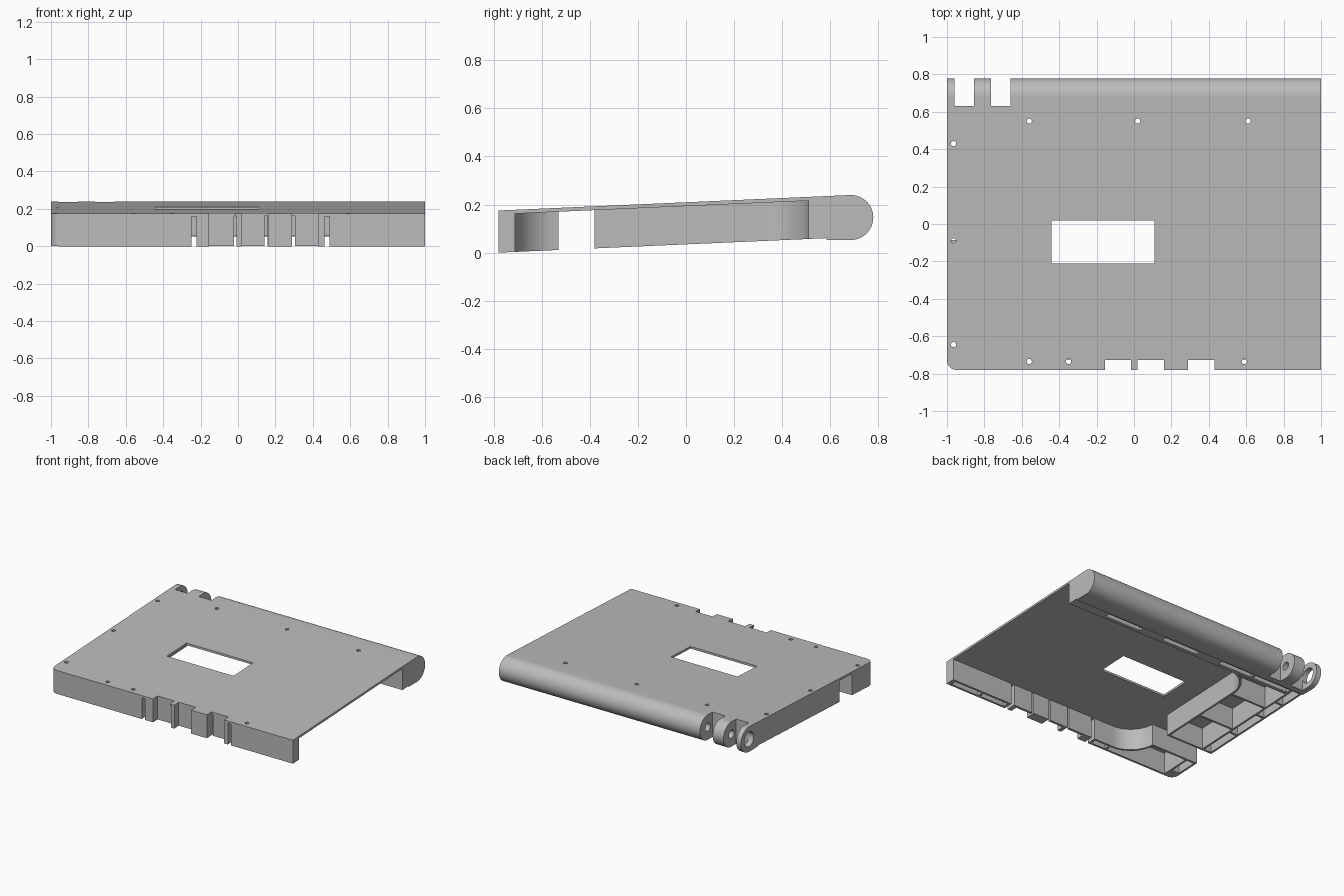
import bpy, bmesh, math

if "Cube" in bpy.data.objects:
    bpy.data.objects.remove(bpy.data.objects["Cube"])

SLOPE = 0.044            # gentle tilt of the whole shell
H, ROOF = 0.175, 0.159   # shell height and underside of the top plate

grey = bpy.data.materials.new("grey_plastic")
grey.diffuse_color = (0.5, 0.5, 0.5, 1)
grey.use_nodes = True
grey.node_tree.nodes["Principled BSDF"].inputs["Base Color"].default_value = grey.diffuse_color


def prism(name, pts, lo, hi, axis="z"):
    """Extrude a 2D outline along z (points are x,y) or along x (points are y,z)."""
    bm = bmesh.new()
    place = (lambda a, b: (a, b, lo)) if axis == "z" else (lambda a, b: (lo, a, b))
    face = bm.faces.new([bm.verts.new(place(a, b)) for a, b in pts])
    out = bmesh.ops.extrude_face_region(bm, geom=[face])
    d = hi - lo
    bmesh.ops.translate(bm, vec=(0, 0, d) if axis == "z" else (d, 0, 0),
                        verts=[v for v in out["geom"] if isinstance(v, bmesh.types.BMVert)])
    bmesh.ops.recalc_face_normals(bm, faces=bm.faces)
    me = bpy.data.meshes.new(name)
    bm.to_mesh(me)
    bm.free()
    me.materials.append(grey)
    ob = bpy.data.objects.new(name, me)
    bpy.context.collection.objects.link(ob)
    return ob


def rect(x0, x1, y0, y1):
    return [(x0, y0), (x1, y0), (x1, y1), (x0, y1)]


def arc(cx, cy, r, a0, a1, n):
    return [(cx + r * math.cos(math.radians(a0 + (a1 - a0) * i / n)),
             cy + r * math.sin(math.radians(a0 + (a1 - a0) * i / n))) for i in range(n + 1)]


def circle(cx, cy, r, n=20):
    return arc(cx, cy, r, 0, 360, n)[:-1]


def combine(target, tool, op="DIFFERENCE"):
    mod = target.modifiers.new("shape", "BOOLEAN")
    mod.operation, mod.solver, mod.object = op, "EXACT", tool
    bpy.context.view_layer.objects.active = target
    bpy.ops.object.modifier_apply(modifier=mod.name)
    bpy.data.objects.remove(tool)


def cut(target, pts, lo=-0.1, hi=ROOF, axis="z"):
    combine(target, prism("cutter", pts, lo, hi, axis))


def bay(x0, y0, y1, r):
    """Outline of the main bay: open to the right, rounded on the left."""
    return ([(1.1, y0), (1.1, y1)] + arc(x0 + r, y1 - r, r, 90, 180, 12)
            + arc(x0 + r, y0 + r, r, 180, 270, 12))


# Shell block with one rounded front corner
shell = prism("shell", [(1, -0.78), (1, 0.585), (-1, 0.585)]
              + arc(-0.95, -0.73, 0.05, 180, 270, 8), 0, H)

# Ribbed channels along the left side
for y0, y1 in [(-0.70, -0.545), (-0.365, -0.1), (-0.085, 0.18), (0.195, 0.38), (0.395, 0.57)]:
    cut(shell, rect(-0.985, -0.925, y0, y1))
for y0, y1 in [(-0.765, -0.545), (-0.365, -0.06), (-0.045, 0.28), (0.295, 0.51)]:
    cut(shell, rect(-0.91, -0.40, y0, y1))

# Ribbed channels along the front and back
for x0, x1 in [(-0.385, -0.265), (0.51, 0.72), (0.735, 0.97)]:
    cut(shell, rect(x0, x1, -0.765, -0.725))
for x0, x1 in [(-0.9, -0.6), (-0.58, -0.3), (-0.1, 0.2), (0.4, 0.7)]:
    cut(shell, rect(x0, x1, 0.535, 0.57))

# Thin curved wall around the main bay, then the bay itself
wall = prism("bay_wall", bay(-0.625, -0.725, 0.525, 0.215), 0, 0.165)
cut(wall, rect(0.9, 1.2, -1, 1), -1, 1)
combine(shell, wall, "UNION")
cut(shell, bay(-0.61, -0.71, 0.51, 0.2))

# Opening through the left walls
cut(shell, rect(-1.1, -0.5, -0.53, -0.38))

# Front notches and narrow slots
for x0, x1 in [(-0.155, -0.015), (0.02, 0.16), (0.29, 0.43)]:
    cut(shell, rect(x0, x1, -0.9, -0.728), -0.1, 0.3)
for x, w in [(-0.235, 0.013), (-0.015, 0.007), (0.15, 0.007), (0.297, 0.007), (0.475, 0.013)]:
    cut(shell, rect(x - w, x + w, -0.9, -0.65))

# Window and screw holes in the top plate
cut(shell, rect(-0.44, 0.11, -0.21, 0.02), -0.1, 0.3)
for x, y in [(-0.965, 0.43), (-0.965, -0.09), (-0.965, -0.645), (-0.56, 0.55), (0.02, 0.55),
             (0.61, 0.55), (-0.56, -0.735), (-0.35, -0.735), (0.59, -0.735)]:
    cut(shell, circle(x, y, 0.014, 12), 0.1, 0.3)

# Tilt the shell while its front and back stay upright
for v in shell.data.vertices:
    v.co.z += SLOPE * (v.co.y + 0.78)

# Rounded hinge barrel along the back edge
CY, CZ, R = 0.685, 0.146, 0.0935
hinge = prism("hinge_barrel", [(0.585, CZ - R)] + arc(CY, CZ, R, -90, 92.5, 32)
              + [(0.585, H + SLOPE * 1.365)], -1, 1, "x")
for x0, x1 in [(-0.96, -0.855), (-0.765, -0.66)]:
    cut(hinge, rect(x0, x1, 0.63, 0.9), -0.1, 0.4)
cut(hinge, circle(CY, CZ, 0.03), -0.9, -0.55, "x")
cut(hinge, circle(CY, CZ, 0.055), -1.1, -0.9, "x")

# Smooth curved faces and keep edges sharp
for ob in (shell, hinge):
    bpy.ops.object.select_all(action="DESELECT")
    ob.select_set(True)
    bpy.context.view_layer.objects.active = ob
    bpy.ops.object.shade_smooth_by_angle(angle=math.radians(30))
